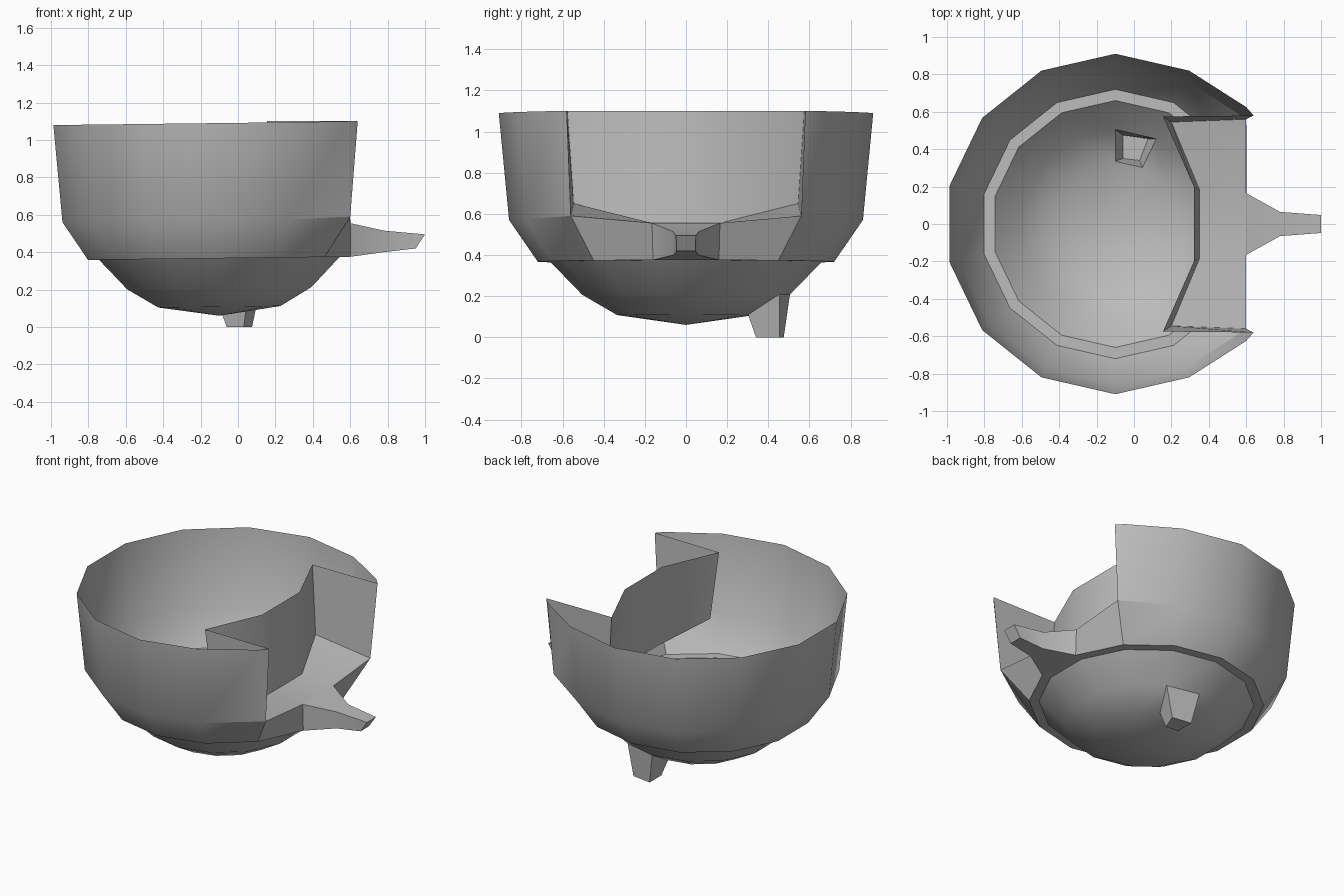
import bpy, bmesh
from math import cos, sin, pi
from mathutils import Vector

if "Cube" in bpy.data.objects:
    bpy.data.objects.remove(bpy.data.objects["Cube"])

SIDES = 14
CENTRE_X = -0.1

clay = bpy.data.materials.new("plain_grey")
clay.use_nodes = True
grey = (0.5, 0.5, 0.5, 1)
clay.diffuse_color = grey
clay.node_tree.nodes["Principled BSDF"].inputs["Base Color"].default_value = grey


def ring(radius, z):
    """Points of a slightly tilted polygon; first and last straddle the +x axis."""
    pts = []
    for i in range(SIDES):
        a = pi * (2 * i + 1) / SIDES
        x = CENTRE_X + radius * cos(a)
        pts.append(Vector((x, radius * sin(a), z + 0.012 * (x - CENTRE_X))))
    return pts


def flip(p):
    return Vector((p[0], -p[1], p[2]))


def both(*pts):
    """One face and its mirror image across y."""
    return [list(pts), [flip(p) for p in reversed(pts)]]


def across(a, b):
    """Face spanning the middle from edge a-b to its mirror image."""
    return [[a, b, flip(b), flip(a)]]


def band(lower, upper):
    n = len(lower)
    return [[lower[i], lower[(i + 1) % n], upper[(i + 1) % n], upper[i]] for i in range(n)]


def build(name, faces):
    bm = bmesh.new()
    for f in faces:
        bm.faces.new([bm.verts.new(p) for p in f])
    bmesh.ops.remove_doubles(bm, verts=bm.verts, dist=0.001)
    bmesh.ops.recalc_face_normals(bm, faces=bm.faces)
    mesh = bpy.data.meshes.new(name)
    bm.to_mesh(mesh)
    bm.free()
    mesh.materials.append(clay)
    ob = bpy.data.objects.new(name, mesh)
    bpy.context.collection.objects.link(ob)
    bpy.ops.object.select_all(action="DESELECT")
    ob.select_set(True)
    bpy.context.view_layer.objects.active = ob
    bpy.ops.object.shade_smooth_by_angle(angle=pi / 6)
    return ob


# Rings from the rim down to the ledge
rim, waist, base = ring(0.91, 1.09), ring(0.86, 0.57), ring(0.72, 0.367)
ledge = ring(0.66, 0.367)

# Points that shape the notch on the +x side
rim[1] = Vector((0.60, 0.625, 1.10))
rim_corner = Vector((0.64, 0.58, 1.10))
waist[1] = Vector((0.60, 0.56, 0.59))
waist[0] = Vector((0.60, 0.165, 0.555))
notch_top = [Vector((0.32, 0.20, 1.10)), Vector((0.155, 0.575, 1.10))]
notch_low = [Vector((0.35, 0.185, 0.56)), Vector((0.20, 0.545, 0.65))]
half = SIDES // 2

# Outer wall: full around below the waist, open at the notch above it
wall = []
for i in range(half - 1):
    wall += both(base[i], base[i + 1], waist[i + 1], waist[i])
    if i > 0:
        wall += both(waist[i], waist[i + 1], rim[i + 1], rim[i])
wall += across(waist[half - 1], base[half - 1])
wall += across(rim[half - 1], waist[half - 1])
wall += both(waist[1], rim[1], rim_corner)
wall += band(ledge, base)

# Walls and floor of the notch
wall += both(waist[1], rim_corner, notch_top[1], notch_low[1])
wall += both(notch_low[1], notch_top[1], notch_top[0], notch_low[0])
wall += across(notch_low[0], notch_top[0])
wall += both(notch_low[0], waist[0], waist[1], notch_low[1])
wall += across(notch_low[0], waist[0])
build("outer_shell", wall)

# Tapering spout
tops = [waist[0], Vector((0.78, 0.065, 0.515)), Vector((1.0, 0.048, 0.495))]
lows = [base[0], Vector((0.78, 0.06, 0.40)), Vector((0.95, 0.045, 0.42))]
spout = across(tops[2], lows[2])
for i in range(2):
    spout += both(tops[i], lows[i], lows[i + 1], tops[i + 1])
    spout += across(tops[i], tops[i + 1]) + across(lows[i], lows[i + 1])
build("spout", spout)

# Round bowl, with one facet left open for the hollow foot
middle, bottom = ring(0.505, 0.207), ring(0.335, 0.108)
tip = Vector((CENTRE_X, 0, 0.06))
FOOT = 2
lower_band = band(bottom, middle)
foot_mouth = lower_band.pop(FOOT)
bowl = band(middle, ledge) + lower_band
bowl += [[bottom[i], bottom[(i + 1) % SIDES], tip] for i in range(SIDES)]
build("bowl", bowl)

# Hollow foot hanging from the open facet
sole = [Vector(p) for p in ((0.03, 0.34, 0), (-0.06, 0.35, 0),
                            (-0.06, 0.475, 0), (0.075, 0.455, 0))]
build("foot", band(sole, foot_mouth) + [sole])
